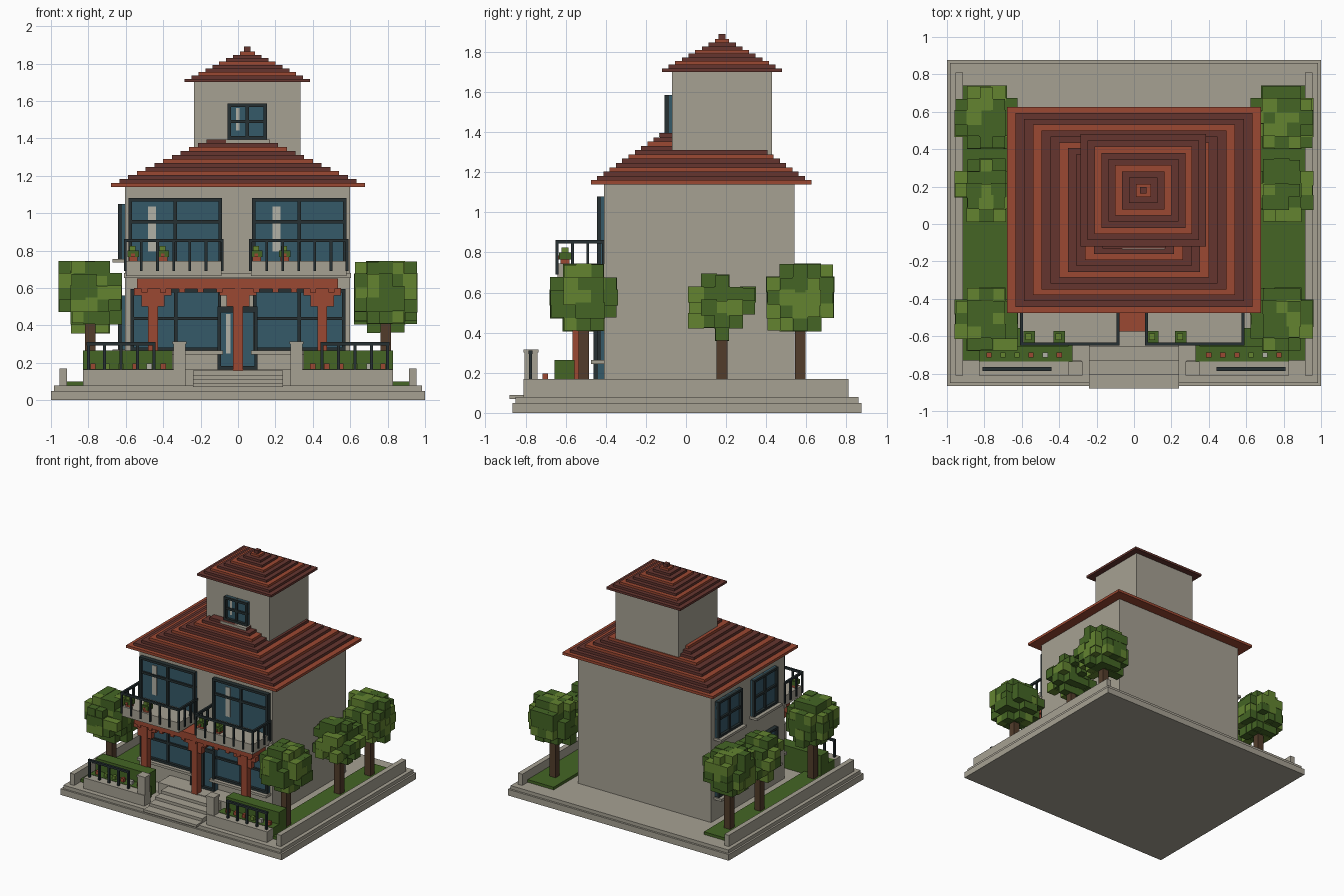
import bpy, bmesh, random
from mathutils import Matrix, Vector

random.seed(4)
default_cube = bpy.data.objects.get("Cube")
if default_cube:
    bpy.data.objects.remove(default_cube, do_unlink=True)


def material(name, red, green, blue):
    mat = bpy.data.materials.new(name)
    mat.use_nodes = True
    colour = (red, green, blue, 1)
    mat.diffuse_color = colour
    mat.node_tree.nodes["Principled BSDF"].inputs["Base Color"].default_value = colour
    return mat


stone = material("stone", .38, .355, .29)
pale = material("pale_curtain", .44, .44, .38)
terracotta = material("terracotta", .33, .065, .032)
dark_tile = material("dark_tile", .13, .036, .028)
glass = material("blue_glass", .036, .1, .14)
iron = material("dark_iron", .019, .03, .032)
leaf = material("leaf_green", .058, .13, .018)
light_leaf = material("light_leaf_green", .125, .23, .03)
bark = material("bark", .085, .046, .024)


def boxes(name, mats, bounds, indices=None):
    """One object made of boxes, each given as (x0, x1, y0, y1, z0, z1)."""
    mats = mats if isinstance(mats, list) else [mats]
    bm = bmesh.new()
    for i, (x0, x1, y0, y1, z0, z1) in enumerate(bounds):
        low, high = Vector((x0, y0, z0)), Vector((x1, y1, z1))
        size = high - low
        size = Vector([abs(s) for s in size])
        matrix = Matrix.Translation((low + high) / 2) @ Matrix.Diagonal((*size, 1))
        made = bmesh.ops.create_cube(bm, size=1, matrix=matrix)
        for face in {f for v in made["verts"] for f in v.link_faces}:
            face.material_index = indices[i] if indices else 0
    mesh = bpy.data.meshes.new(name)
    bm.to_mesh(mesh)
    bm.free()
    for mat in mats:
        mesh.materials.append(mat)
    obj = bpy.data.objects.new(name, mesh)
    bpy.context.collection.objects.link(obj)
    return obj


def both(b):
    """A box and its mirror image in x."""
    return [b, (-b[1], -b[0], *b[2:])]


# Ground slab, low garden walls and gate posts
boxes("ground_slab", stone, [(-1, 1, -.865, .876, 0, .05), (-.985, .985, -.85, .86, .05, .078)])
boxes("garden_walls", stone, both((.915, .955, -.81, .81, .07, .17))
      + both((.28, .83, -.81, -.73, .07, .165)))
boxes("gate_posts", stone, both((.28, .345, -.805, -.74, .07, .3))
      + both((.275, .35, -.81, -.735, .3, .315)))

# Entrance steps and porch
boxes("steps", stone, [(-.24, .24, -.88 + i * .075, -.4, .07, .09 + i * .023) for i in range(4)])
boxes("porch", stone, [(-.33, .33, -.56, -.4, .07, .165)])

# Lawns, flower beds and hedges
boxes("lawns", leaf, both((.68, .915, -.73, .74, .07, .1)))
boxes("flower_beds", leaf, both((.33, .83, -.735, -.65, .07, .168)))
boxes("hedges", leaf, both((.35, .83, -.655, -.557, .07, .265)))
blooms, bloom_ids = [], []
for side in (-1, 1):
    for i in range(6):
        x = side * (.4 + i * .075)
        blooms.append((x - .014, x + .014, -.715, -.687, .16, .197))
        bloom_ids.append(random.choice([0, 0, 1, 2]))
boxes("flowers", [terracotta, pale, light_leaf], blooms, bloom_ids)

# Garden fence
fence = both((.44, .81, -.785, -.765, .293, .31))
for i in range(5):
    x = .45 + i * .0875
    fence += both((x - .008, x + .008, -.783, -.767, .16, .3))
boxes("garden_fence", iron, fence)

# House body and tower
boxes("house_body", stone, [(-.605, .6, -.408, .54, .05, 1.15)])
boxes("floor_band", stone, [(-.61, .605, -.425, -.4, .652, .68)])
boxes("tower", stone, [(-.235, .335, -.07, .43, 1.2, 1.71)])


def stepped_roof(name, centre, eave, top, z0, z1, count, accents):
    """Stacked tile courses shrinking from the eave to the top."""
    layers, ids = [], []
    rise = (z1 - z0) / count
    for i in range(count):
        t = i / (count - 1)
        hx = eave[0] + (top[0] - eave[0]) * t
        hy = eave[1] + (top[1] - eave[1]) * t
        z = z0 + i * rise
        layers.append((centre[0] - hx, centre[0] + hx, centre[1] - hy, centre[1] + hy, z, z + rise))
        ids.append(int(i % 3 == accents))
    return boxes(name, [dark_tile, terracotta], layers, ids)


stepped_roof("main_roof", (0, .075), (.68, .55), (.168, .205), 1.14, 1.395, 12, 0)
stepped_roof("tower_roof", (.05, .18), (.335, .3), (.04, .035), 1.7, 1.865, 9, 2)
boxes("roof_finial", dark_tile, [(.032, .068, .162, .198, 1.86, 1.89)])


def window(name, u0, u1, z0, z1, wall, side=False, split=.5, sill=True, curtain=None):
    """Framed window on a front wall (facing -y) or a side wall (facing -x)."""
    def place(a, b, out, low, high):
        near, far = wall - out, wall + .02
        return (near, far, a, b, low, high) if side else (a, b, near, far, low, high)
    bar, mid, cross = .018, (u0 + u1) / 2, z0 + (z1 - z0) * split
    boxes(name + "_glass", glass, [place(u0, u1, .015, z0, z1)])
    boxes(name + "_frame", iron, [
        place(u0, u0 + bar, .036, z0, z1), place(u1 - bar, u1, .036, z0, z1),
        place(u0, u1, .036, z0, z0 + bar), place(u0, u1, .036, z1 - bar, z1),
        place(mid - bar / 2, mid + bar / 2, .03, z0, z1),
        place(u0, u1, .03, cross - bar / 2, cross + bar / 2)])
    if sill:
        boxes(name + "_sill", stone, [place(u0 - .01, u1 + .01, .065, z0 - .02, z0)])
    if curtain:
        a, b = curtain
        height = z1 - z0
        boxes(name + "_curtain", pale, [place(a, b, .02, z0 + height * .25, z1 - height * .12)])


# Front windows and door
window("upper_window_right", -.585, -.085, .7, 1.08, -.408, split=.67, sill=False, curtain=(-.48, -.438))
window("upper_window_left", .075, .58, .7, 1.08, -.408, split=.67, sill=False, curtain=(.185, .227))
window("lower_window_right", -.575, -.09, .265, .595, -.408, split=.52)
window("lower_window_left", .08, .575, .265, .595, -.408, split=.52)
window("front_door", -.11, .105, .165, .5, -.425, split=.93, sill=False, curtain=(-.065, -.04))
window("tower_window", -.055, .155, 1.395, 1.585, -.07, curtain=(-.01, .007))

# Side windows
for floor, low, high in (("lower", .27, .56), ("upper", .755, 1.05)):
    for place_name, start in (("front", -.28), ("back", .18)):
        window(f"{floor}_side_window_{place_name}", start, start + .31, low, high, -.605, side=True)

# Porch canopy with columns and stepped brackets
timber = [(-.54, .535, -.575, -.4, .595, .65)]
for x in (-.455, 0, .45):
    timber += [(x - .026, x + .026, -.565, -.51, .15, .6),
               (x - .1, x + .1, -.56, -.515, .56, .6),
               (x - .062, x + .062, -.558, -.517, .5, .565)]
for i in range(11):
    x = -.5 + i * .1
    timber.append((x - .016, x + .016, -.57, -.41, .575, .6))
boxes("porch_canopy", terracotta, timber)


def balcony(name, x0, x1, plants):
    """Slab, iron railing on three sides and potted plants."""
    front, back = -.65, -.42
    boxes(name + "_slab", stone, [(x0 + .01, x1 - .01, front + .01, -.4, .665, .745)])
    rails = [(x0, x1, front, front + .016, .845, .863)]
    for x in (x0, x1 - .016):
        rails.append((x, x + .016, front, -.4, .845, .863))
        for i in range(1, 4):
            y = front + (back - front) * i / 3
            rails.append((x, x + .014, y, y + .014, .69, .85))
    for i in range(7):
        x = x0 + (x1 - x0 - .014) * i / 6
        rails.append((x, x + .014, front, front + .014, .69, .85))
    boxes(name + "_railing", iron, rails)
    for i, x in enumerate(plants):
        boxes(f"{name}_plant_{i + 1}", [terracotta, leaf, light_leaf],
              [(x - .022, x + .022, -.625, -.58, .74, .765),
               (x - .03, x + .03, -.633, -.572, .765, .8),
               (x - .02, x + .012, -.62, -.585, .8, .825),
               (x - .012, x + .008, -.637, -.62, .765, .785)], [0, 1, 2, 0])


balcony("right_balcony", -.61, -.078, (-.56, -.4))
balcony("left_balcony", .06, .59, (.1, .25))


def tree(name, x, y, z, radius):
    """Square trunk with a blocky crown of two greens."""
    boxes(name + "_trunk", bark, [(x - .027, x + .027, y - .027, y + .027, .08, z)])
    cell, cubes, ids = .065, [], []
    span = range(-3, 4)
    for i in span:
        for j in span:
            for k in span:
                point = Vector((i, j, k)) * cell
                reach = radius * random.uniform(.86, 1.1)
                if point.length > reach:
                    continue
                half = cell * random.uniform(.5, .62)
                cx, cy, cz = point + Vector((x, y, z))
                cubes.append((cx - half, cx + half, cy - half, cy + half, cz - half, cz + half))
                ids.append(int(random.random() < .3))
    boxes(name + "_crown", [leaf, light_leaf], cubes, ids)


# Garden trees, three along each side
for side, label in ((-1, "right"), (1, "left")):
    for spot, y, z, radius in (("front", -.51, .575, .175), ("middle", .18, .525, .155),
                               ("back", .57, .575, .178)):
        tree(f"{label}_{spot}_tree", side * .79, y, z, radius)
